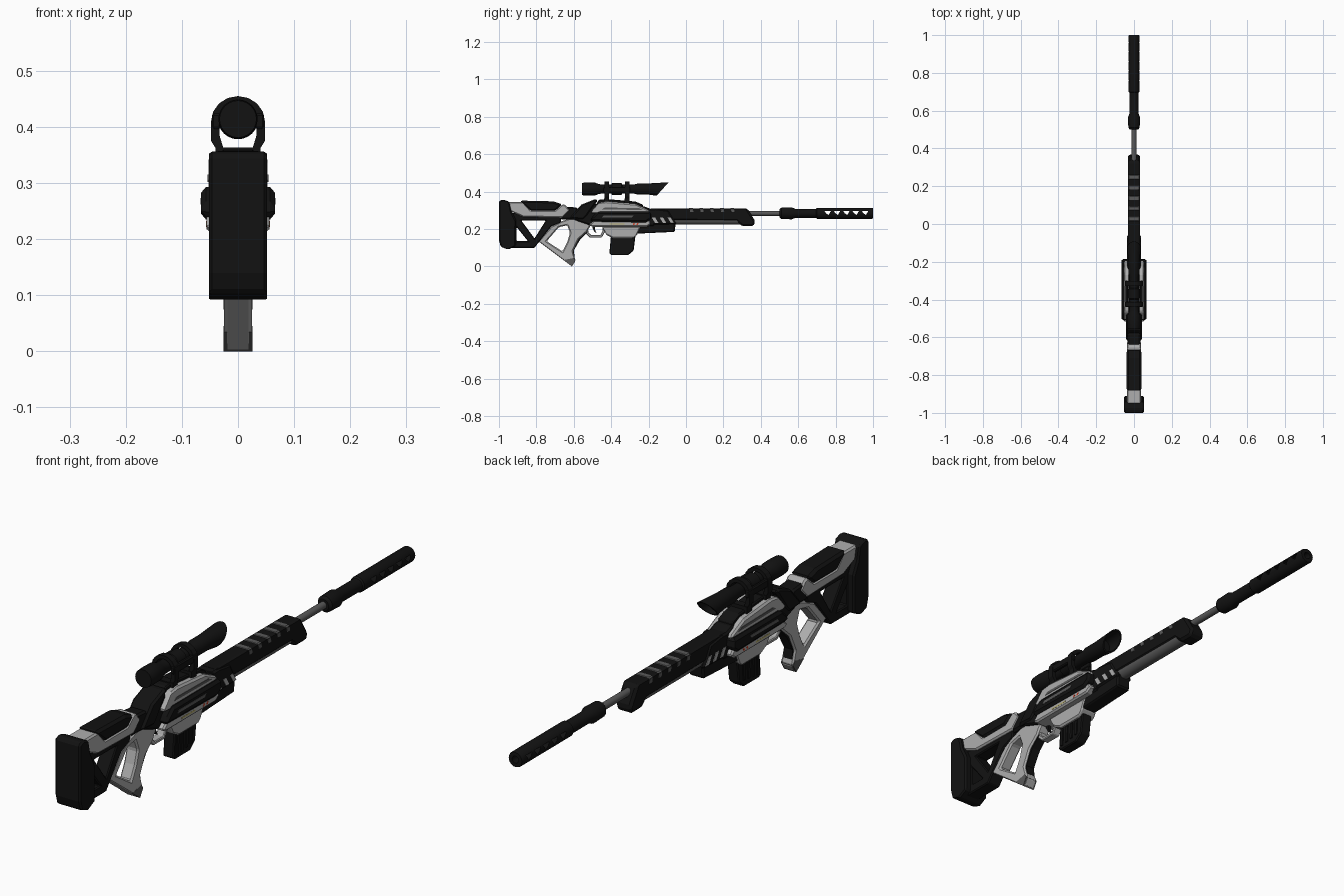
import bpy, bmesh, math
from mathutils import Vector

if "Cube" in bpy.data.objects:
    bpy.data.objects.remove(bpy.data.objects["Cube"])


def material(name, v, g=None, b=None):
    m = bpy.data.materials.new(name)
    m.diffuse_color = (v, v if g is None else g, v if b is None else b, 1)
    m.use_nodes = True
    m.node_tree.nodes["Principled BSDF"].inputs["Base Color"].default_value = m.diffuse_color
    return m


BLACK = material("black", 0.006)
LIGHT = material("light_grey", 0.42)
MID = material("mid_grey", 0.1)
RED = material("red", 0.6, 0.05, 0.02)
YELLOW = material("yellow", 0.45, 0.4, 0.15)


def finish(name, bm, mat):
    bmesh.ops.recalc_face_normals(bm, faces=bm.faces)
    me = bpy.data.meshes.new(name)
    bm.to_mesh(me)
    bm.free()
    me.materials.append(mat)
    ob = bpy.data.objects.new(name, me)
    bpy.context.collection.objects.link(ob)
    return ob


def prism(name, loops, half, mat, bevel=0.0, axis="x", centre=0.0):
    """Extrude outlines (nested ones are holes): (y, z) along x, or (x, z) along y."""
    if not isinstance(loops[0], list):
        loops = [loops]
    bm = bmesh.new()
    edges = []
    along = Vector((1, 0, 0)) if axis == "x" else Vector((0, 1, 0))
    for pts in loops:
        vs = [bm.verts.new((centre - half, a, b) if axis == "x" else (a, centre - half, b))
              for a, b in pts]
        edges += [bm.edges.new((vs[i - 1], vs[i])) for i in range(len(vs))]
    bmesh.ops.triangle_fill(bm, edges=edges, use_beauty=True, normal=along)
    out = bmesh.ops.extrude_face_region(bm, geom=bm.faces[:])
    moved = [e for e in out["geom"] if isinstance(e, bmesh.types.BMVert)]
    bmesh.ops.translate(bm, verts=moved, vec=along * 2 * half)
    ob = finish(name, bm, mat)
    if bevel:
        mod = ob.modifiers.new("chamfer", "BEVEL")
        mod.width, mod.segments = bevel, 1
        mod.limit_method, mod.angle_limit = "ANGLE", math.radians(35)
    return ob


def lathe(name, profile, zc, mat, n=24, shear=None):
    """Revolve (y, radius) round the y axis; shear slants everything past a given y."""
    bm = bmesh.new()
    rings = []
    for y, r in profile:
        ring = []
        for i in range(n):
            a = 2 * math.pi * i / n
            dz = r * math.sin(a)
            dy = dz * shear[1] if shear and y > shear[0] else 0
            ring.append(bm.verts.new((r * math.cos(a), y + dy, zc + dz)))
        rings.append(ring)
    for p, q in zip(rings, rings[1:]):
        for i in range(n):
            bm.faces.new((p[i - 1], p[i], q[i], q[i - 1]))
    bm.faces.new(rings[0])
    bm.faces.new(rings[-1])
    ob = finish(name, bm, mat)
    bpy.context.view_layer.objects.active = ob
    ob.select_set(True)
    bpy.ops.object.shade_smooth_by_angle(angle=math.radians(35))
    ob.select_set(False)
    return ob


def slant(y, z0, z1, w, s):
    return [(y, z0), (y + w, z0), (y + w + s, z1), (y + s, z1)]


# Stock: pad, light spine, black cheek rest, open truss
prism("butt_pad", [(-1, .35), (-.98, .358), (-.945, .347), (-.935, .30), (-.91, .25),
                   (-.91, .11), (-.95, .09), (-.99, .105), (-1, .14)], .052, BLACK, .006)
prism("stock_spine", [(-.96, .345), (-.87, .345), (-.83, .30), (-.70, .30), (-.66, .333),
                      (-.645, .328), (-.62, .30), (-.66, .26), (-.87, .265), (-.95, .30)],
      .037, LIGHT, .006)
prism("cheek_rest", [(-.89, .345), (-.875, .352), (-.71, .348), (-.66, .332), (-.70, .295),
                     (-.83, .295)], .04, BLACK, .01)
prism("stock_truss", [[(-.94, .285), (-.66, .285), (-.67, .235), (-.72, .215), (-.81, .10), (-.94, .10)],
                      [(-.905, .21), (-.905, .135), (-.845, .135)],
                      [(-.88, .245), (-.75, .245), (-.81, .15)]], .028, BLACK, .004)
prism("stock_neck", [(-.67, .25), (-.645, .32), (-.58, .315), (-.55, .25)], .034, BLACK, .008)

# Thumbhole grip
prism("grip", [[(-.67, .24), (-.72, .215), (-.79, .135), (-.61, 0), (-.59, .03), (-.605, .08),
                (-.575, .145), (-.53, .185), (-.50, .235), (-.46, .30), (-.52, .31), (-.60, .265)],
               [(-.745, .135), (-.68, .21), (-.635, .22), (-.62, .18), (-.635, .13), (-.66, .08)]],
      .025, LIGHT, .006)
prism("grip_front_strap", [(-.61, .05), (-.595, .05), (-.60, .085), (-.565, .145), (-.525, .185),
                           (-.545, .19), (-.59, .15), (-.615, .09)], .018, BLACK)
prism("grip_base", [(-.655, .034), (-.61, 0), (-.592, .03), (-.60, .045)], .0255, MID)

# Trigger and guard
prism("trigger_guard", [[(-.55, .235), (-.535, .175), (-.515, .155), (-.45, .155), (-.43, .19), (-.43, .235)],
                        [(-.53, .222), (-.52, .18), (-.507, .168), (-.458, .168), (-.446, .19), (-.446, .222)]],
      .016, LIGHT, .003)
prism("trigger", [(-.50, .225), (-.485, .225), (-.488, .20), (-.478, .178), (-.49, .185), (-.50, .205)],
      .006, BLACK)

# Receiver
prism("receiver_core", [(-.60, .25), (-.56, .31), (-.50, .335), (-.22, .32), (-.17, .30),
                        (-.17, .215), (-.50, .215)], .036, BLACK, .006)
prism("receiver_rear_cover", [(-.625, .255), (-.56, .33), (-.485, .36), (-.47, .355),
                              (-.53, .27), (-.55, .25)], .042, BLACK, .01)
prism("receiver_upper", [(-.51, .29), (-.465, .342), (-.42, .348), (-.27, .335), (-.195, .30),
                         (-.195, .282), (-.50, .282)], .053, LIGHT, .016)
prism("receiver_upper_groove", [(-.45, .305), (-.435, .315), (-.25, .312), (-.23, .302)], .0545, MID)
prism("receiver_top_rail", [(-.48, .335), (-.465, .357), (-.42, .36), (-.27, .347), (-.23, .33), (-.23, .31)],
      .03, BLACK, .004)
prism("receiver_side_band", [(-.51, .24), (-.505, .262), (-.47, .293), (-.19, .293), (-.185, .255),
                             (-.215, .235)], .066, BLACK, .011)
prism("side_band_slit", [(-.45, .262), (-.44, .273), (-.28, .273), (-.29, .262)], .067, MID)
prism("receiver_lower", [(-.52, .222), (-.49, .248), (-.20, .248), (-.185, .228), (-.21, .212), (-.50, .212)],
      .056, LIGHT, .006)
prism("yellow_marking", [(-.41, .224), (-.41, .230), (-.33, .230), (-.33, .224)], .0567, YELLOW)
prism("red_markings", [slant(-.285, .222, .232, .008, .004), slant(-.265, .222, .232, .008, .004)],
      .0567, RED)

# Magazine
prism("magazine_well", [(-.45, .215), (-.425, .168), (-.39, .15), (-.285, .15), (-.26, .172), (-.24, .215)],
      .034, LIGHT, .006)
prism("magazine", [(-.40, .18), (-.41, .068), (-.395, .06), (-.31, .06), (-.28, .085), (-.268, .18)],
      .022, BLACK, .004)
prism("magazine_ribs", [slant(-.395 + i * .027, .075 + .004 * i, .145, .012, .003) for i in range(4)],
      .026, BLACK)

# Handguard with lower shroud, vents and top slots
prism("forend_block", [(-.30, .225), (-.275, .175), (-.06, .185), (-.055, .235), (-.18, .24)], .03, BLACK, .006)
prism("handguard_rear", [(-.20, .22), (-.20, .308), (-.16, .31), (-.09, .30), (-.05, .225)], .036, BLACK, .008)
prism("handguard", [(-.18, .245), (-.18, .31), (.32, .31), (.335, .30), (.37, .242), (.36, .215),
                    (.30, .215), (.27, .242)], .031, BLACK, .009)
lathe("handguard_shroud", [(-.10, .027), (.31, .027)], .25, MID)
prism("side_vents", [slant(-.165 + i * .042, .232, .262, .018, -.018) for i in range(3)], .0375, LIGHT)
prism("top_slots", [slant(.018 + i * .055, .285, .312, .03, -.006) for i in range(5)], .0318, MID, .006)

# Barrel and muzzle device
lathe("barrel", [(.25, .0135), (.56, .0135)], .284, MID, 16)
lathe("muzzle_collar", [(.50, .022), (.51, .03), (.565, .032), (.585, .024), (.70, .024)], .284, BLACK)
brake = lathe("muzzle_brake", [(.695, .024), (.70, .029), (.995, .029), (1.0, .027), (1.0, .013), (.96, .013)],
              .284, BLACK)
cutter = prism("brake_slot_cutter", [[(.74 + i * .05, .297), (.775 + i * .05, .297), (.762 + i * .05, .275),
                                      (.748 + i * .05, .285)] for i in range(5)], .05, BLACK)
cutter.hide_render = True
cutter.hide_set(True)
cut = brake.modifiers.new("slots", "BOOLEAN")
cut.operation, cut.object, cut.solver = "DIFFERENCE", cutter, "EXACT"

# Scope: tube, slanted sunshade, ring mounts
ZC = .414
lathe("scope_body", [(-.555, .022), (-.555, .033), (-.53, .035), (-.485, .034), (-.465, .026), (-.44, .024),
                     (-.28, .024), (-.255, .030), (-.20, .030), (-.125, .036), (-.125, .031), (-.17, .025)],
      ZC, BLACK, 24, (-.13, .9))
lathe("scope_turret_drum", [(-.40, .024), (-.395, .031), (-.345, .031), (-.34, .024)], ZC, BLACK)
arch = [(.048 * math.cos(a), .41 + .045 * math.sin(a)) for a in [math.pi * i / 8 for i in range(9)]]
inner = [(.033 * math.cos(a), .41 + .032 * math.sin(a)) for a in [math.pi * i / 8 for i in range(8, -1, -1)]]
for side, y in (("rear", -.425), ("front", -.315)):
    prism(f"scope_ring_{side}", arch + [(-.048, .375), (-.036, .356), (-.026, .362), (-.033, .385)] + inner
          + [(.033, .385), (.026, .362), (.036, .356), (.048, .375)], .012, BLACK, axis="y", centre=y)
    prism(f"scope_foot_{side}", [(-.04, .335), (.04, .335), (.04, .363), (-.04, .363)], .014, BLACK,
          axis="y", centre=y)
for s, label in ((-1, "left"), (1, "right")):
    prism(f"scope_bridge_{label}", [(s * .031, .395), (s * .046, .395), (s * .046, .425), (s * .031, .425)],
          .07, BLACK, .004, axis="y", centre=-.37)
